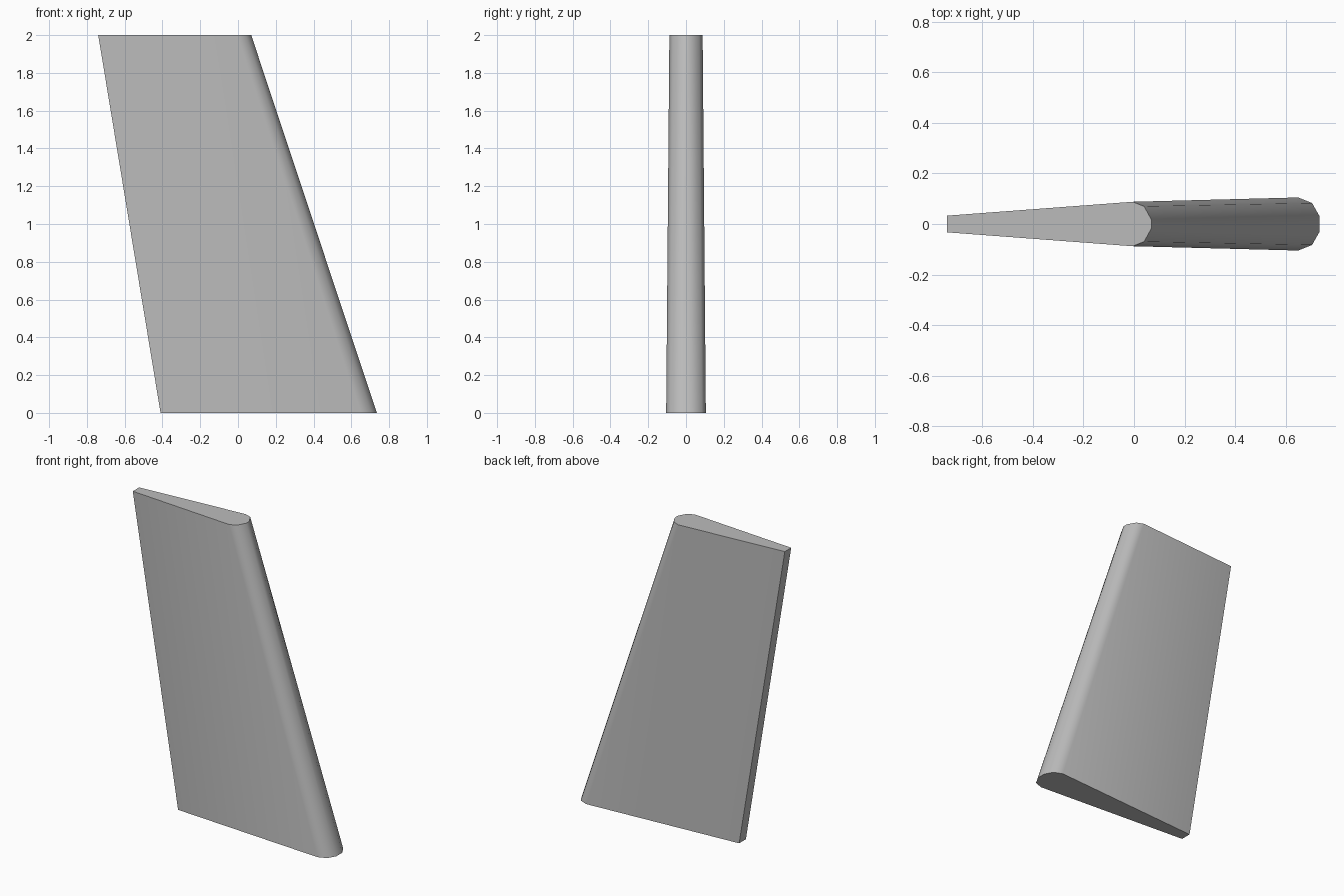
import bpy
import bmesh
import math

cube = bpy.data.objects.get("Cube")
if cube:
    bpy.data.objects.remove(cube, do_unlink=True)

grey = bpy.data.materials.new("light grey")
grey.use_nodes = True
grey.diffuse_color = (0.5, 0.5, 0.5, 1)
grey.node_tree.nodes["Principled BSDF"].inputs["Base Color"].default_value = (0.5, 0.5, 0.5, 1)

# Half sections from trailing edge to nose: (x, half thickness)
ROOT = [(-0.41, 0.035), (0.65, 0.105), (0.705, 0.083), (0.735, 0.03)]
TIP = [(-0.74, 0.033), (-0.005, 0.088), (0.04, 0.07), (0.07, 0.015)]


def section(bm, half, z):
    """Mirror a half section across the chord into a closed loop."""
    lower = [(x, -y) for x, y in half]
    upper = list(reversed(half))
    return [bm.verts.new((x, y, z)) for x, y in lower + upper]


# Tapered, swept fin lofted between the root and tip sections
bm = bmesh.new()
root = section(bm, ROOT, 0)
tip = section(bm, TIP, 2)
count = len(root)
for i in range(count):
    j = (i + 1) % count
    bm.faces.new((root[i], root[j], tip[j], tip[i]))
bm.faces.new(list(reversed(root)))
bm.faces.new(tip)
bmesh.ops.recalc_face_normals(bm, faces=bm.faces[:])

mesh = bpy.data.meshes.new("fin")
bm.to_mesh(mesh)
bm.free()
mesh.materials.append(grey)
fin = bpy.data.objects.new("fin", mesh)
bpy.context.collection.objects.link(fin)

# Rounded nose, crisp caps and trailing edge
bpy.ops.object.select_all(action="DESELECT")
fin.select_set(True)
bpy.context.view_layer.objects.active = fin
bpy.ops.object.shade_smooth_by_angle(angle=math.radians(60))
